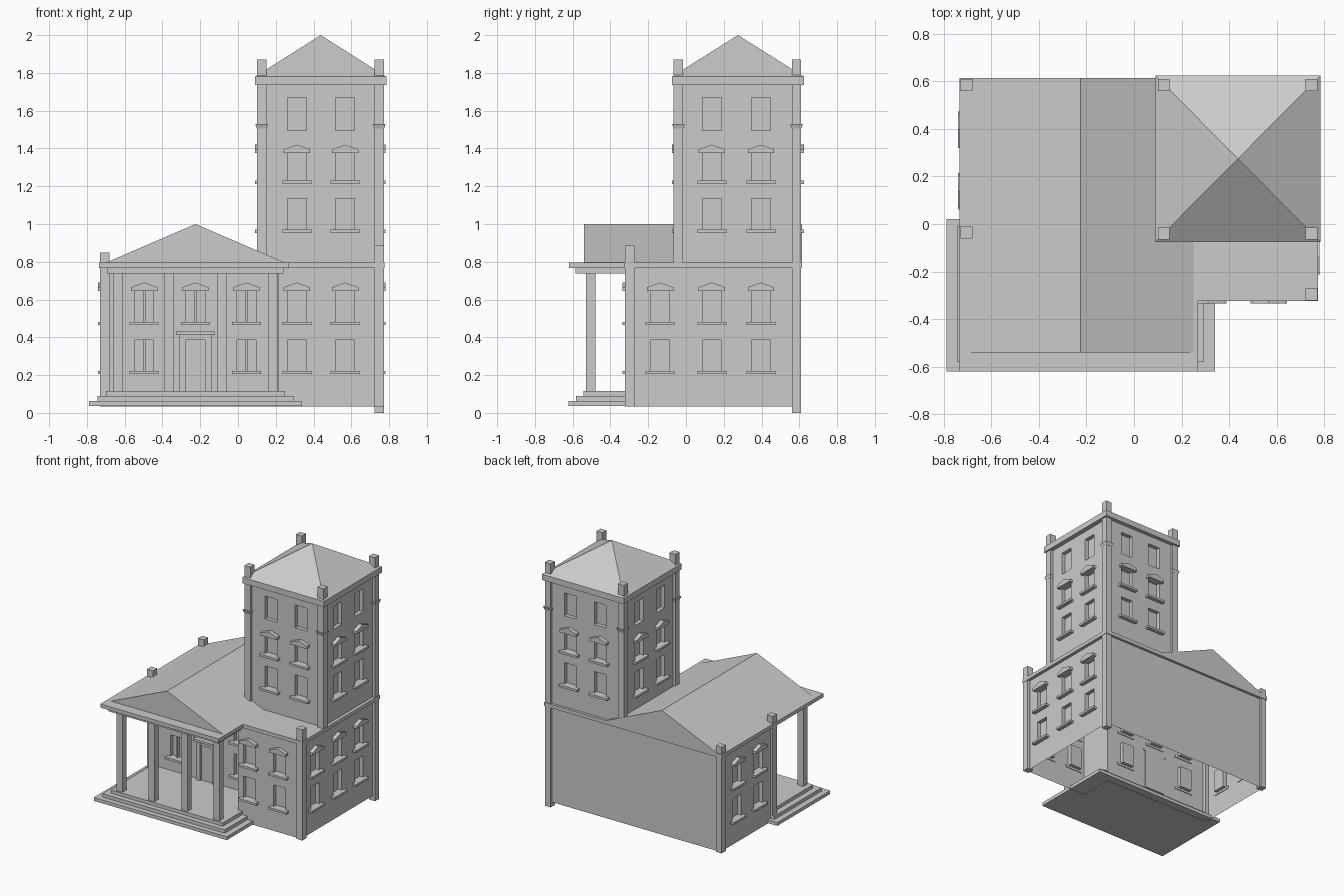
import bpy, bmesh
from mathutils import Vector

if "Cube" in bpy.data.objects:
    bpy.data.objects.remove(bpy.data.objects["Cube"])


def finish(name, bm):
    bmesh.ops.remove_doubles(bm, verts=bm.verts, dist=1e-5)
    me = bpy.data.meshes.new(name)
    bm.to_mesh(me)
    bm.free()
    ob = bpy.data.objects.new(name, me)
    bpy.context.collection.objects.link(ob)
    return ob


def prism(bm, pts, off):
    """Closed prism: polygon pts swept by vector off."""
    off = Vector(off)
    a = [bm.verts.new(p) for p in pts]
    b = [bm.verts.new(Vector(p) + off) for p in pts]
    n = len(a)
    faces = [bm.faces.new(a), bm.faces.new(b)]
    faces += [bm.faces.new((a[i], a[(i + 1) % n], b[(i + 1) % n], b[i])) for i in range(n)]
    bmesh.ops.recalc_face_normals(bm, faces=faces)


def box(name, x0, x1, y0, y1, z0, z1):
    bm = bmesh.new()
    prism(bm, [(x0, y0, z0), (x1, y0, z0), (x1, y1, z0), (x0, y1, z0)], (0, 0, z1 - z0))
    return finish(name, bm)


def frustum(name, cx, cy, z0, z1, r0, r1):
    """Square block whose half width goes from r0 to r1."""
    bm = bmesh.new()
    sq = ((-1, -1), (1, -1), (1, 1), (-1, 1))
    a = [bm.verts.new((cx + r0 * s, cy + r0 * t, z0)) for s, t in sq]
    b = [bm.verts.new((cx + r1 * s, cy + r1 * t, z1)) for s, t in sq]
    bm.faces.new(a[::-1])
    bm.faces.new(b)
    for i in range(4):
        j = (i + 1) % 4
        bm.faces.new((a[i], a[j], b[j], b[i]))
    return finish(name, bm)


def wall(name, a, b, z0, z1, cols=(), rows=(), skip=(), mullion=False):
    """Wall from a to b (outside on the right) with recessed windows.
    cols: world centres along the wall; rows: (bottom, top, sill, hood)."""
    a, b = Vector((*a, 0)), Vector((*b, 0))
    length = (b - a).length
    t = (b - a) / length
    n = Vector((t.y, -t.x, 0))
    axis = 0 if abs(t.x) > 0.5 else 1
    hw, depth = 0.05, 0.03

    def P(u, z, d=0.0):
        return a + t * u + n * d + Vector((0, 0, z))

    us = [abs(c - a[axis]) for c in cols]
    ub = sorted([0, length] + [u + s * hw for u in us for s in (-1, 1)])
    zb = sorted([z0, z1] + [z for r in rows for z in r[:2]])
    holes = [(u, r) for i, u in enumerate(us) for j, r in enumerate(rows) if (i, j) not in skip]
    bm = bmesh.new()

    def quad(*ps):
        bm.faces.new([bm.verts.new(p) for p in ps])

    for u0, u1 in zip(ub, ub[1:]):
        for v0, v1 in zip(zb, zb[1:]):
            uc, vc = (u0 + u1) / 2, (v0 + v1) / 2
            c = [(u0, v0), (u1, v0), (u1, v1), (u0, v1)]
            if any(abs(uc - u) < hw and r[0] < vc < r[1] for u, r in holes):
                quad(*[P(*p, -depth) for p in c])
                for i in range(4):
                    p, q = c[i], c[(i + 1) % 4]
                    quad(P(*p), P(*q), P(*q, -depth), P(*p, -depth))
            else:
                quad(*[P(*p) for p in c])
    finish(name, bm)

    # sills, pointed hoods and mullions
    if not holes:
        return
    trim = bmesh.new()

    def plate(pts, d0, d1):
        prism(trim, [P(u, z, d0) for u, z in pts], n * (d1 - d0))

    for u, (w0, w1, sill, hood) in holes:
        if sill:
            plate([(u - .077, w0 - .017), (u + .077, w0 - .017), (u + .077, w0), (u - .077, w0)], -.005, .03)
        if hood:
            plate([(u - .07, w1), (u + .07, w1), (u + .07, w1 + .02), (u, w1 + .045), (u - .07, w1 + .02)], -.005, .03)
        if mullion:
            plate([(u - .007, w0), (u + .007, w0), (u + .007, w1), (u - .007, w1)], -depth, -.008)
    finish(name + "_window_trim", trim)


LOW = [(.222, .387, 1, 0), (.482, .645, 1, 1)]
HIGH = [(.97, 1.135, 1, 0), (1.23, 1.375, 1, 1), (1.495, 1.67, 0, 0)]
ZB, ZT = .035, .775

# Lower walls
wall("porch_wall", (-.71, -.04), (.215, -.04), ZB, ZT, (-.497, -.225, .045), LOW, {(1, 0)}, True)
wall("wing_inner_wall", (.215, -.04), (.215, -.305), ZB, ZT)
wall("wing_front_wall", (.215, -.305), (.75, -.305), ZB, ZT, (.312, .567), LOW)
wall("right_wall", (.75, -.305), (.75, .595), ZB, ZT, (-.137, .137, .397), LOW)
wall("back_wall", (.75, .595), (-.71, .595), ZB, ZT)
wall("left_wall", (-.71, .595), (-.71, -.04), ZB, ZT, (.397, .137), LOW)

# Tower walls
tx, ty = (.12, .75), (-.045, .595)
wall("tower_front", (tx[0], ty[0]), (tx[1], ty[0]), .78, 1.75, (.312, .567), HIGH)
wall("tower_right", (tx[1], ty[0]), (tx[1], ty[1]), .78, 1.75, (.137, .397), HIGH)
wall("tower_back", (tx[1], ty[1]), (tx[0], ty[1]), .78, 1.75, (.567, .312), HIGH)
wall("tower_left", (tx[0], ty[1]), (tx[0], ty[0]), .78, 1.75, (.397, .137), HIGH)

# Tower corner posts, capitals and finial blocks
for x in (.125, .747):
    for y in (-.04, .585):
        box("tower_corner_post", x - .025, x + .025, y - .025, y + .025, .79, 1.74)
        frustum("tower_post_capital", x, y, 1.505, 1.53, .026, .034)
        box("tower_finial", x - .025, x + .025, y - .025, y + .025, 1.77, 1.87)

# Tower cornice and pyramid roof
box("tower_cornice", .09, .785, -.075, .625, 1.735, 1.78)
bm = bmesh.new()
base = [bm.verts.new(p) for p in ((.09, -.075, 1.78), (.785, -.075, 1.78), (.785, .625, 1.78), (.09, .625, 1.78))]
tip = bm.verts.new((.4375, .275, 2.0))
for i in range(4):
    bm.faces.new((base[i], base[(i + 1) % 4], tip))
finish("tower_roof", bm)

# Lower corner posts rising above the roof
for x, y, z0, z1 in ((-.705, .585, ZB, .85), (-.705, -.035, ZB, .85),
                     (.747, -.297, ZB, .885), (.747, .585, 0, .80)):
    box("corner_post", x - .025, x + .025, y - .025, y + .025, z0, z1)

# Eaves slabs
box("main_eaves", -.735, .27, -.62, .615, .767, .795)
box("wing_eaves", .27, .775, -.325, .615, .767, .795)
box("porch_beam", -.69, .24, -.585, -.04, .737, .767)

# Gabled roof
bm = bmesh.new()
prism(bm, [(-.70, -.54, .795), (.25, -.54, .795), (-.225, -.54, 1.0)], (0, 1.155, 0))
finish("gable_roof", bm)

# Porch steps and columns
for i in range(3):
    d = .045 * i
    box("porch_step", -.79 + d, .34 - d, -.622 + .04 * i, .02 - .03 * i, .037 + .026 * i, .063 + .026 * i)
for x in (-.637, -.365, -.085, .187):
    box("porch_column", x - .025, x + .025, -.53, -.478, .115, .737)

# Front door
box("door_panel", -.277, -.173, -.048, -.035, .115, .385)
for s in (-1, 1):
    x = -.225 + s * .069
    box("door_jamb", x - .017, x + .017, -.065, -.035, .115, .415)
box("door_head", -.277, -.173, -.06, -.035, .385, .415)
box("door_lintel", -.328, -.122, -.078, -.035, .413, .43)
